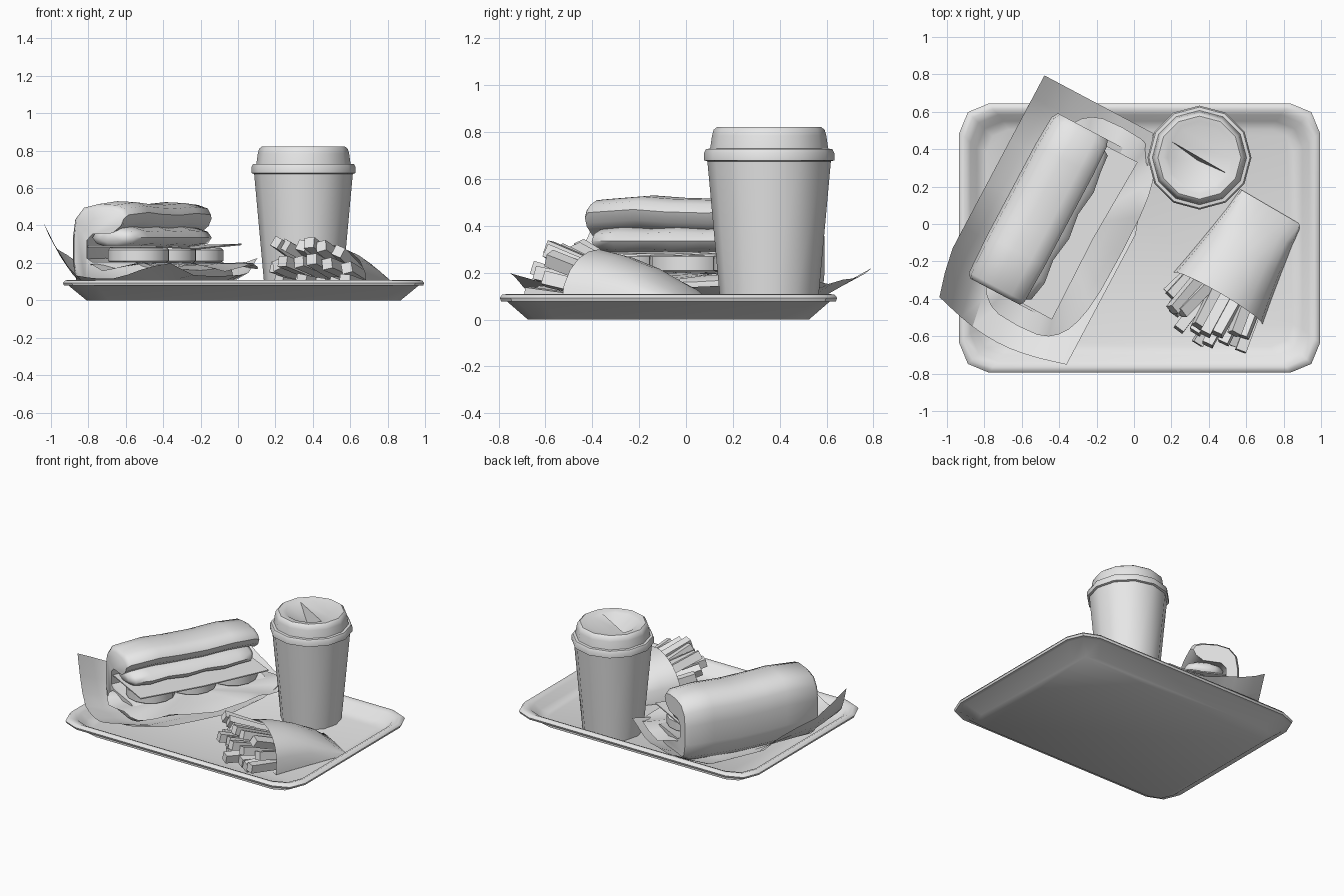
import bpy, bmesh, math, random
from mathutils import Vector

if "Cube" in bpy.data.objects:
    bpy.data.objects.remove(bpy.data.objects["Cube"])

random.seed(4)
grey = bpy.data.materials.new("light_grey")
grey.diffuse_color = (0.8, 0.8, 0.8, 1)
grey.use_nodes = True
grey.node_tree.nodes["Principled BSDF"].inputs["Base Color"].default_value = grey.diffuse_color


def finish(name, bm, angle=40):
    bmesh.ops.recalc_face_normals(bm, faces=bm.faces)
    me = bpy.data.meshes.new(name)
    bm.to_mesh(me)
    bm.free()
    ob = bpy.data.objects.new(name, me)
    bpy.context.collection.objects.link(ob)
    me.materials.append(grey)
    bpy.ops.object.select_all(action='DESELECT')
    ob.select_set(True)
    bpy.context.view_layer.objects.active = ob
    bpy.ops.object.shade_smooth_by_angle(angle=math.radians(angle))
    return ob


def loft(bm, rings, first=True, last=True):
    """Join closed rings of points with quads, optionally capping the ends."""
    vs = [[bm.verts.new(p) for p in r] for r in rings]
    n = len(vs[0])
    for a, b in zip(vs, vs[1:]):
        for i in range(n):
            j = (i + 1) % n
            bm.faces.new((a[i], a[j], b[j], b[i]))
    if first:
        bm.faces.new(vs[0])
    if last:
        bm.faces.new(vs[-1])
    return vs


def sheet(bm, rows):
    """Open grid surface."""
    vs = [[bm.verts.new(p) for p in r] for r in rows]
    for a, b in zip(vs, vs[1:]):
        for i in range(len(a) - 1):
            bm.faces.new((a[i], a[i + 1], b[i + 1], b[i]))


# Tray: rounded rectangles lofted from underside, over the rim, to the floor
def tray_ring(hx, hy, r, z):
    pts = []
    for sx, sy, start in ((1, 1, 0), (-1, 1, 90), (-1, -1, 180), (1, -1, 270)):
        for k in range(3):
            t = math.radians(start + 45 * k)
            pts.append((0.03 + sx * (hx - r) + r * math.cos(t),
                        -0.075 + sy * (hy - r) + r * math.sin(t), z))
    return pts


bm = bmesh.new()
loft(bm, [tray_ring(*s) for s in (
    (.84, .60, .12, 0), (.935, .69, .15, .078), (.96, .715, .16, .078),
    (.965, .72, .16, .093), (.955, .71, .16, .106), (.935, .69, .15, .109),
    (.905, .66, .15, .095), (.87, .625, .14, .05), (.82, .58, .12, .03))])
finish("tray", bm)


# Cup and lid
def circle(r, z, n=12):
    return [(.35 + r * math.cos(math.tau * i / n), .355 + r * math.sin(math.tau * i / n), z)
            for i in range(n)]


bm = bmesh.new()
loft(bm, [circle(.205, .032), circle(.265, .69)])
finish("cup", bm)

bm = bmesh.new()
rings = loft(bm, [circle(*s) for s in (
    (.262, .675), (.278, .68), (.278, .712), (.27, .728), (.252, .73), (.244, .785),
    (.237, .81), (.222, .822), (.195, .818), (.17, .812))], True, False)
top = rings[-1]
bm.faces.new([top[i % 12] for i in range(11, 18)])       # flat half of the lid top
low = bm.verts.new((.34, .34, .70))                      # sipping recess
for i in range(5, 11):
    bm.faces.new((top[i], top[i + 1], low))
bm.faces.new((top[11], top[5], low))
finish("cup_lid", bm)

# Fry pouch: arched sections widening toward the open end
fwd, side = Vector((-.503, -.864, 0)), Vector((.864, -.503, 0))
rear = Vector((.733, .09, 0))
bm = bmesh.new()
rows = []
for s, w, h in ((0, .19, .012), (.12, .20, .11), (.28, .225, .19), (.43, .25, .24), (.565, .275, .265)):
    ring = []
    for k in range(11):
        t = math.pi * k / 10
        bow = .03 * math.sin(t) * (s / .565) ** 4
        ring.append(rear + fwd * (s - bow) + side * (w * math.cos(t))
                    + Vector((0, 0, .035 + h * math.sin(t) ** .75)))
    ring += [rear + fwd * s + side * (w * x) + Vector((0, 0, .033)) for x in (-.5, 0, .5)]
    rows.append(ring)
loft(bm, rows, True, False)
finish("fry_pouch", bm)

# Fries: square sticks fanned out in three layers
mouth = rear + fwd * .565
bm = bmesh.new()
for layer, (z0, count, spread) in enumerate(((.07, 8, .215), (.145, 7, .20), (.215, 6, .15))):
    for i in range(count):
        f = -1 + 2 * i / (count - 1)
        yaw = f * .22 + random.uniform(-.12, .12)
        d = (fwd * math.cos(yaw) + side * math.sin(yaw)
             + Vector((0, 0, .08 + .17 * layer + random.uniform(-.06, .06)))).normalized()
        lat = d.cross(Vector((0, 0, 1))).normalized()
        up = lat.cross(d)
        roll = random.uniform(-.4, .4)
        u = lat * math.cos(roll) + up * math.sin(roll)
        v = up * math.cos(roll) - lat * math.sin(roll)
        c = mouth + side * (f * spread) + Vector((0, 0, z0 + random.uniform(-.01, .02)))
        out = .26 - .09 * abs(f) + random.uniform(-.06, .03)
        h = .029
        loft(bm, [[c + d * t + u * (h * a) + v * (h * b)
                   for a, b in ((-1, -1), (1, -1), (1, 1), (-1, 1))] for t in (-.2, out)])
finish("fries", bm)

# Sandwich frame: a runs along the bun, p across it toward its open side
centre, ax, pe = Vector((-.51, .075, 0)), Vector((.469, .883, 0)), Vector((.883, -.469, 0))


def loc(a, p, z):
    return centre + ax * a + pe * p + Vector((0, 0, z))


# Bun: C-shaped section swept along its length
section = [(.28, .08), (.18, .05), (-.10, .05), (-.16, .10), (-.18, .20), (-.18, .34), (-.165, .44),
           (-.11, .505), (-.02, .525), (.09, .52), (.15, .50), (.17, .465), (.15, .42), (.09, .375),
           (-.05, .37), (-.09, .33), (-.09, .22), (-.05, .195), (.25, .195), (.30, .17), (.31, .12)]
bm = bmesh.new()
loft(bm, [[loc(a, .02 + (p - .02) * k, .26 + (z - .26) * k + dz) for p, z in section]
          for a, k, dz in ((-.495, .86, 0), (-.47, .96, 0), (-.25, 1, .005), (-.1, 1, -.005),
                           (.1, 1, -.01), (.3, 1, 0), (.47, .96, 0), (.505, .86, 0))])
finish("bun", bm, 50)

# Patty: lumpy rounded strip under the upper bun
bm = bmesh.new()
rings = []
for a, k in ((-.47, .5), (-.44, .9), (-.33, 1.05), (-.2, .93), (-.06, 1.08), (.08, .95),
             (.22, 1.08), (.34, .95), (.43, .9), (.465, .5)):
    rings.append([loc(a, .06 + .145 * k * math.cos(math.tau * i / 10),
                      .335 + .06 * k * math.sin(math.tau * i / 10)) for i in range(10)])
loft(bm, rings)
finish("patty", bm, 60)

# Cheese slice
bm = bmesh.new()
loft(bm, [[loc(a, p, z + dz) for a, p, dz in ((-.48, -.08, 0), (-.484, .338, .0), (0, .33, -.012),
                                             (.474, .348, .012), (.47, -.08, 0))] for z in (.283, .291)])
finish("cheese_slice", bm)

# Tomato slices
for n, a in enumerate((-.31, 0, .31)):
    bm = bmesh.new()
    loft(bm, [[loc(a + r * math.cos(math.tau * i / 14), .14 + r * math.sin(math.tau * i / 14), z)
               for i in range(14)] for r, z in ((.15, .20), (.165, .21), (.165, .27), (.155, .28))])
    finish("tomato_slice_%d" % (n + 1), bm)

# Lettuce leaf: rippled rounded sheet
bm = bmesh.new()
rows = []
for s in (.05, .6, .85, 1):
    row = []
    for i in range(33):
        t = math.tau * i / 32
        c, q = math.cos(t), math.sin(t)
        a = .6 * math.copysign(abs(c) ** .6, c)
        p = .19 + .31 * math.copysign(abs(q) ** .6, q)
        row.append(loc(a * s, .19 + (p - .19) * s,
                       .2 - .02 * s * s + (.018 * math.sin(7 * t) + .008 * math.sin(11 * t)) * s ** 3))
    rows.append(row)
sheet(bm, rows)
bmesh.ops.remove_doubles(bm, verts=bm.verts, dist=.0005)
finish("lettuce", bm, 60)

# Wrapping paper: creased sheet with curled edges
bm = bmesh.new()
rows = []
N = 10
for i in range(N + 1):
    f = i / N
    a0 = -.66 + 1.31 * f
    left = -.31 + .06 * max(0, 1 - f * 6)
    right = .52 - .17 * max(0, (f - .6) / .4)
    row = []
    for j in range(N + 1):
        g = j / N
        a = a0 - (.07 * math.sin(math.pi * g) * (1 - f) ** 3)
        p = left + (right - left) * g
        lcurl = max(0, 1 - g / .3) ** 1.5
        rcurl = max(0, (g - .65) / .35)
        ends = max(0, abs(2 * f - 1) - .62) / .38
        z = (.042 + lcurl * (.07 + .22 * max(0, 1 - f * 2) ** .7) + .10 * rcurl
             + ends * (.085 if f < .5 else .12) * (1 - .4 * rcurl)
             + .012 * math.sin(5 * f + 9 * g) * max(rcurl, ends, lcurl))
        row.append(loc(a, p, z))
    rows.append(row)
sheet(bm, rows)
finish("wrapping_paper", bm, 30)
